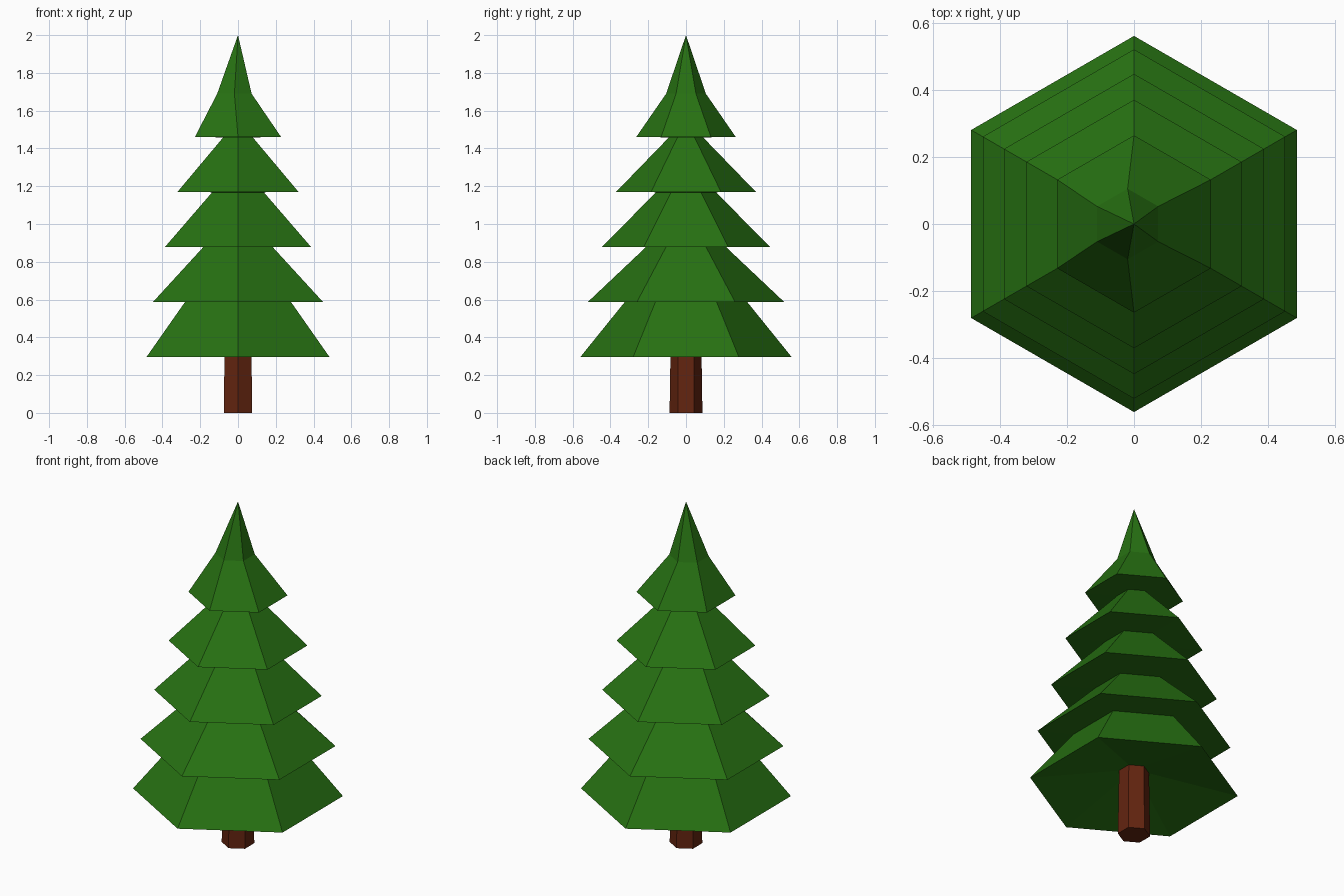
import bpy, bmesh, math

if "Cube" in bpy.data.objects:
    bpy.data.objects.remove(bpy.data.objects["Cube"])


def material(name, rgb):
    m = bpy.data.materials.new(name)
    m.diffuse_color = (*rgb, 1)
    m.use_nodes = True
    m.node_tree.nodes["Principled BSDF"].inputs["Base Color"].default_value = m.diffuse_color
    return m


def hex_stack(name, rings, mat, apex=None):
    """Skin six-sided rings (radius, z, x offset), ending in a cap or an apex."""
    bm = bmesh.new()
    loops = []
    for r, z, dx in rings:
        angles = [math.radians(90 + 60 * i) for i in range(6)]
        loops.append([bm.verts.new((dx + r * math.cos(a), r * math.sin(a), z)) for a in angles])
    for a, b in zip(loops, loops[1:]):
        for i in range(6):
            j = (i + 1) % 6
            bm.faces.new((a[i], a[j], b[j], b[i]))
    bm.faces.new(loops[0][::-1])
    if apex:
        tip = bm.verts.new(apex)
        for i in range(6):
            bm.faces.new((loops[-1][i], loops[-1][(i + 1) % 6], tip))
    else:
        bm.faces.new(loops[-1])
    bmesh.ops.recalc_face_normals(bm, faces=bm.faces[:])
    me = bpy.data.meshes.new(name)
    bm.to_mesh(me)
    bm.free()
    me.materials.append(mat)
    ob = bpy.data.objects.new(name, me)
    bpy.context.collection.objects.link(ob)
    return ob


green = material("needle green", (0.020, 0.165, 0.006))
brown = material("bark brown", (0.125, 0.018, 0.005))

# Trunk, slightly tapered, running up into the hollow under the lowest tier
hex_stack("trunk", [(0.087, 0, 0), (0.081, 0.39, 0)], brown)

# Foliage: hollow underside, then rim and waist of each tier, leaning near the tip
tiers = [(0.56, 0.295, 0.325), (0.52, 0.587, 0.213), (0.447, 0.878, 0.158), (0.37, 1.17, 0.09)]
rings = [(0.075, 0.388, 0)]
for i, (rim, z, waist) in enumerate(tiers):
    rings += [(rim, z, 0), (waist, 0.295 + 0.291 * (i + 1), 0)]
rings += [(0.264, 1.46, 0), (0.105, 1.69, -0.019)]
hex_stack("foliage", rings, green, apex=(0, 0, 2))
